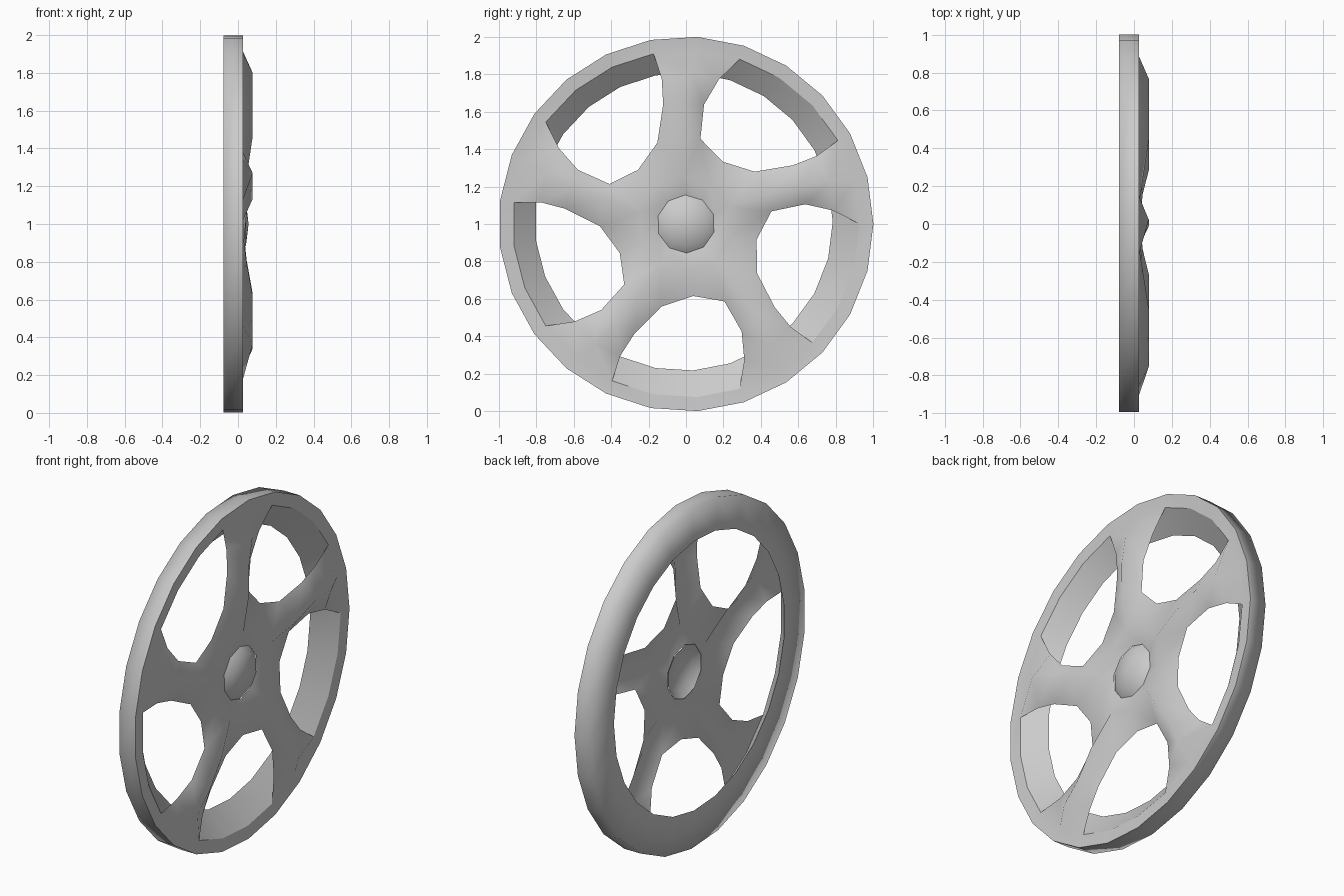
import bpy, bmesh
from math import sin, cos, radians

if "Cube" in bpy.data.objects:
    bpy.data.objects.remove(bpy.data.objects["Cube"], do_unlink=True)

grey = bpy.data.materials.new("plain_grey")
grey.use_nodes = True
colour = (0.6, 0.6, 0.6, 1)
grey.diffuse_color = colour
grey.node_tree.nodes["Principled BSDF"].inputs["Base Color"].default_value = colour

SIDES, SPOKES = 25, 5
STEP = 360 / SIDES


def polar(bm, angle, r, x, dy=0, dz=0):
    a = radians(angle)
    return bm.verts.new((x, r * cos(a) + dy, 1 + r * sin(a) + dz))


def bridge(bm, outer, inner):
    count = len(outer)
    for k in range(count):
        n = (k + 1) % count
        bm.faces.new((inner[k], outer[k], outer[n], inner[n]))


def finish(bm, name, sharp_angle):
    mesh = bpy.data.meshes.new(name)
    bm.to_mesh(mesh)
    bm.free()
    mesh.materials.append(grey)
    obj = bpy.data.objects.new(name, mesh)
    bpy.context.collection.objects.link(obj)
    bpy.ops.object.select_all(action='DESELECT')
    obj.select_set(True)
    bpy.context.view_layer.objects.active = obj
    bpy.ops.object.shade_smooth_by_angle(angle=radians(sharp_angle))


# Rim: outer wall, back face and sloping inner wall, swept round the axle
bm = bmesh.new()
section = [(0.925, 0.022), (0.795, -0.078), (1, -0.078), (1, 0.027)]
rings = []
for r, x in section:
    shift = -0.012 if r < 0.8 else 0
    rings.append([polar(bm, k * STEP, r, x, shift, -shift) for k in range(SIDES)])
for first, second in zip(rings, rings[1:]):
    bridge(bm, first, second)
finish(bm, "rim", 100)

# Front ring, spokes and hub: one pressed sheet with ridged spokes
bm = bmesh.new()
ring_out = [polar(bm, k * STEP, 1, 0.027) for k in range(SIDES)]
ring_in = [polar(bm, k * STEP, 0.925, 0.022) for k in range(SIDES)]
bridge(bm, ring_out, ring_in)

# Each row, from the rim inwards: (angle, radius, x) of one edge, ridge, other edge
rows = [
    [(26.8, 0.79, 0.015), (38, 0.80, 0.078), (49.1, 0.785, 0.015)],
    [(31, 0.645, 0.015), (40.5, 0.645, 0.078), (50.4, 0.65, 0.015)],
    [(30, 0.461, 0.012), (41, 0.466, 0.078), (59, 0.46, 0.012)],
]
valleys, hub = [], []
for s in range(SPOKES):
    c = 3.5 * STEP + s * 72
    valleys.append(polar(bm, c + 9.2, 0.386, 0.006))
    hub += [polar(bm, c + 7 + d, 0.25, x) for d, x in ((0, 0.032), (36, 0.046))]
for s in range(SPOKES):
    c = 3.5 * STEP + s * 72
    grid = [[ring_in[(5 * s + 5 + j) % SIDES] for j in range(3)]]
    grid += [[polar(bm, c + a, r, x) for a, r, x in row] for row in rows]
    for outer, inner in zip(grid, grid[1:]):
        for j in range(2):
            bm.faces.new((inner[j], outer[j], outer[j + 1], inner[j + 1]))
    start, mid, end = grid[-1]
    v0, v1 = valleys[s], valleys[(s + 1) % SPOKES]
    h0, h1, h2 = (hub[(2 * s + j) % len(hub)] for j in range(3))
    for face in ((v0, start, h0), (start, mid, h1, h0), (mid, end, h1), (end, v1, h2, h1)):
        bm.faces.new(face)
seat = [polar(bm, 3.5 * STEP + 5 + k * 36, 0.155, 0.014) for k in range(len(hub))]
bridge(bm, hub, seat)
finish(bm, "spokes_and_hub", 80)

# Domed centre cap
bm = bmesh.new()
dome = [[polar(bm, 3.5 * STEP + 5 + k * 36, r, x) for k in range(10)]
        for r, x in ((0.158, 0.008), (0.115, 0.042))]
bridge(bm, *dome)
apex = polar(bm, 0, 0, 0.056)
for k in range(10):
    bm.faces.new((apex, dome[1][k], dome[1][(k + 1) % 10]))
finish(bm, "centre_cap", 80)
